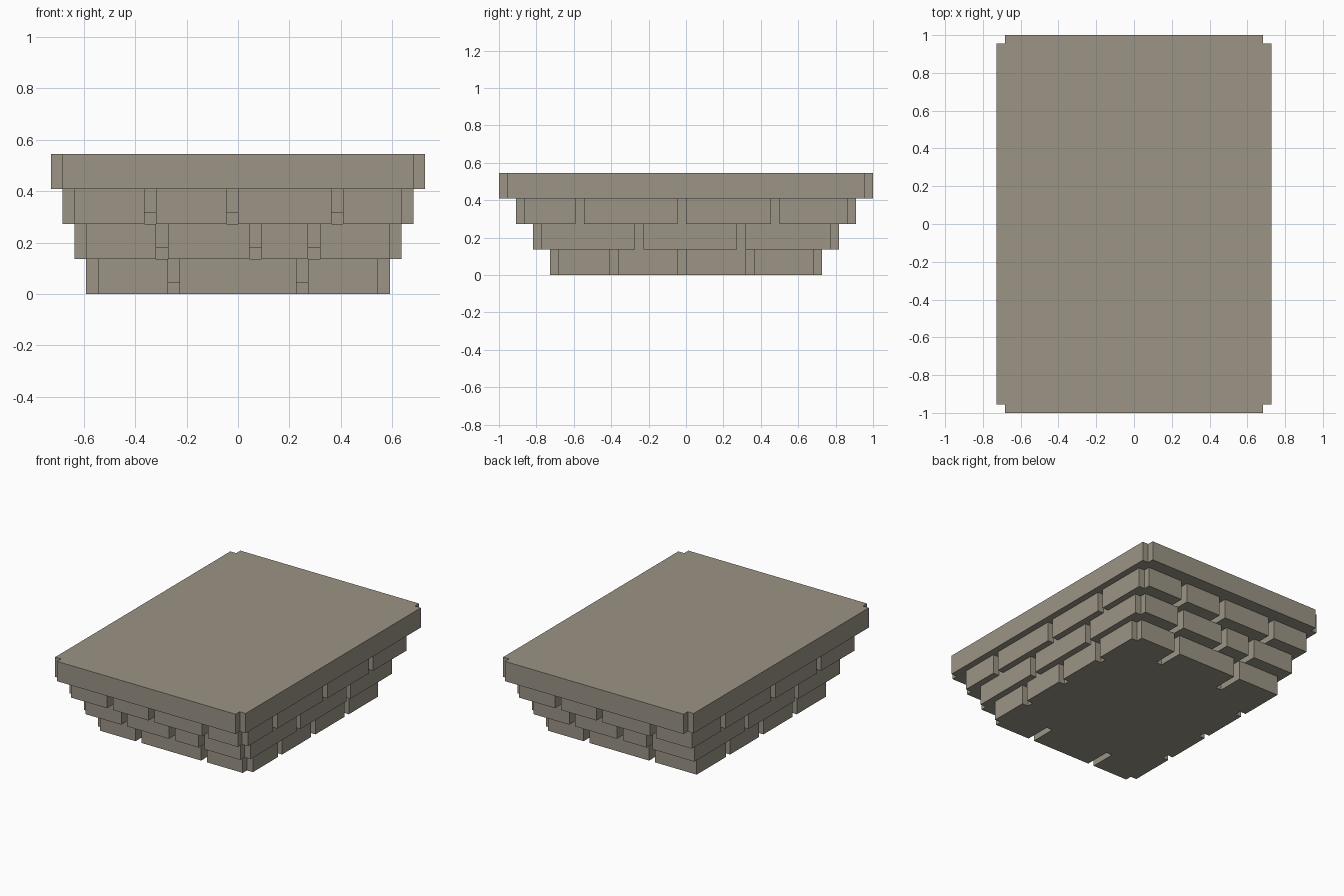
import bpy, bmesh

if "Cube" in bpy.data.objects:
    bpy.data.objects.remove(bpy.data.objects["Cube"])

U = 1 / 22   # one modelling unit: the width of a joint between stones
H = 3        # height of a course in units

stone = bpy.data.materials.new("warm grey stone")
stone.diffuse_color = (0.33, 0.298, 0.235, 1)
stone.use_nodes = True
stone.node_tree.nodes["Principled BSDF"].inputs["Base Color"].default_value = stone.diffuse_color


def boxes_object(name, boxes):
    """One object from boxes given as (x0, x1, y0, y1, z0, z1) in units."""
    bm = bmesh.new()
    for x0, x1, y0, y1, z0, z1 in boxes:
        for v in bmesh.ops.create_cube(bm, size=1)["verts"]:
            v.co.x = (x0 if v.co.x < 0 else x1) * U
            v.co.y = (y0 if v.co.y < 0 else y1) * U
            v.co.z = (z0 if v.co.z < 0 else z1) * U
    me = bpy.data.meshes.new(name)
    bm.to_mesh(me)
    bm.free()
    me.materials.append(stone)
    ob = bpy.data.objects.new(name, me)
    bpy.context.collection.objects.link(ob)
    return ob


def cut(ob, boxes):
    """Subtract boxes from an object and bake the result."""
    cutter = boxes_object("cutter", boxes)
    cutter.hide_render = True
    mod = ob.modifiers.new("cut", "BOOLEAN")
    mod.operation, mod.solver, mod.object = "DIFFERENCE", "EXACT", cutter
    dg = bpy.context.evaluated_depsgraph_get()
    me = bpy.data.meshes.new_from_object(ob.evaluated_get(dg))
    ob.modifiers.clear()
    ob.data = me
    bpy.data.objects.remove(cutter)


def turned(b):
    """The same box turned half a circle about the z axis."""
    return (-b[1], -b[0], -b[3], -b[2], b[4], b[5])


# Each course: name, half width, half length, front joints (x), right joints (y)
courses = [
    ("bottom_course", 13, 16, [-6, 5], [-9, -1, 7]),
    ("lower_middle_course", 14, 18, [-7, 1, 6], [-6, 6]),
    ("upper_middle_course", 15, 20, [-8, -1, 8], [-13, -1, 10]),
    ("top_slab", 16, 22, [], []),
]

for i, (name, w, l, front, side) in enumerate(courses):
    z = i * H
    course = boxes_object(name, [(-w, w, -l, l, z, z + H)])

    # notched corners; the back left one is only notched on the top slab
    slots = []
    for sx in (-1, 1):
        for sy in (-1, 1):
            if (sx, sy) == (-1, 1) and front:
                continue
            xs = sorted((sx * (w - 1), sx * (w + 1)))
            ys = sorted((sy * (l - 1), sy * (l + 1)))
            slots.append((*xs, *ys, z - 1, z + H + 1))

    # upright joints on all four sides
    joints = [(x, x + 1, -l - 1, -l + 2, z - 1, z + H + 1) for x in front]
    joints += [(w - 1, w + 1, y, y + 1, z - 1, z + H + 1) for y in side]
    cut(course, slots + joints + [turned(b) for b in joints])

    # deeper undercut at the foot of the front and back joints
    deep = [(x, x + 1, -l - 1, -l + 4, z - 1, z + 1) for x in front]
    if deep:
        cut(course, deep + [turned(b) for b in deep])
